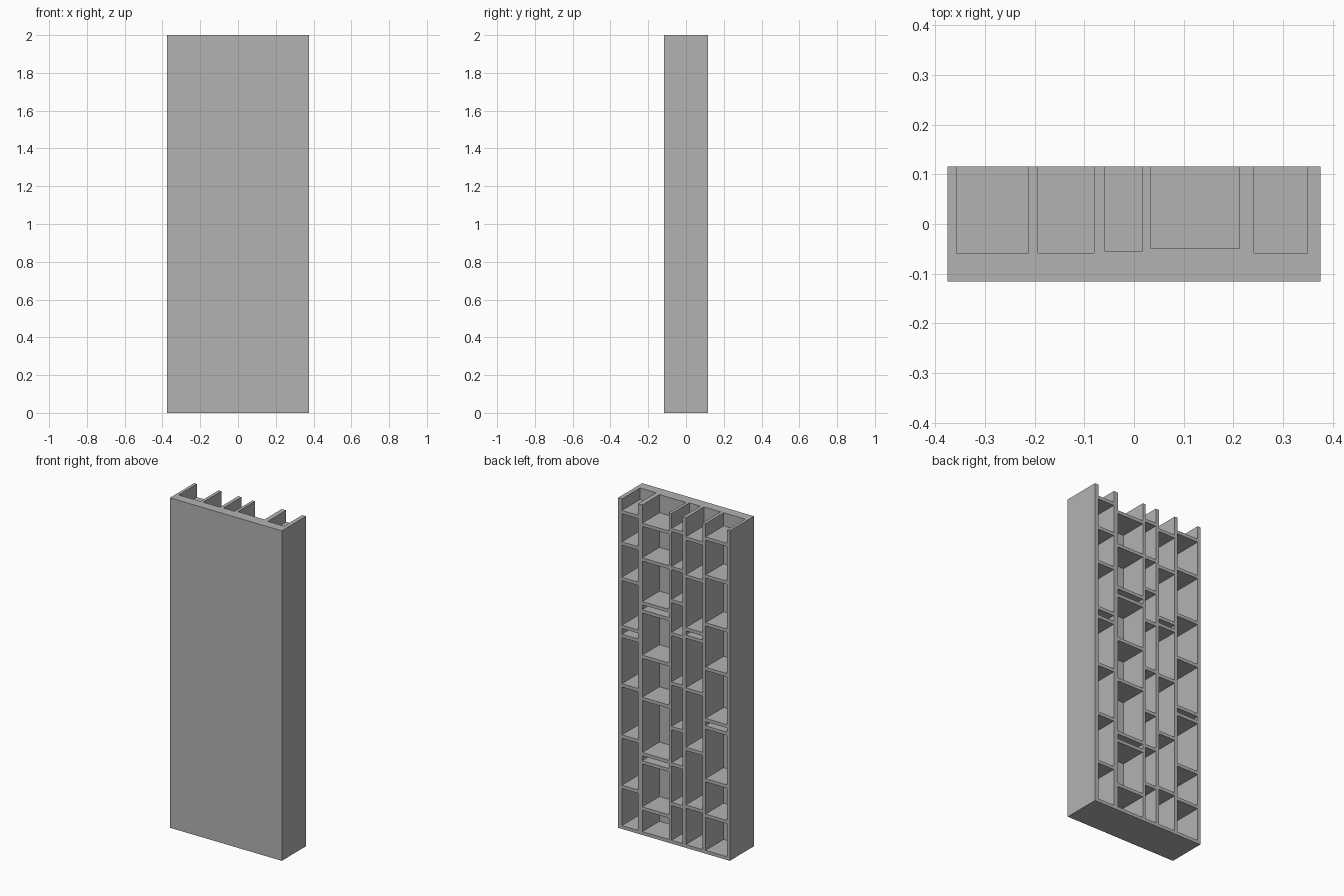
import bpy
import bmesh
from mathutils import Matrix, Vector

if "Cube" in bpy.data.objects:
    bpy.data.objects.remove(bpy.data.objects["Cube"], do_unlink=True)

HALF_W, HALF_D, HEIGHT = 0.375, 0.116, 2.0
SHELF = 0.02

grey = bpy.data.materials.new("plain_grey")
grey.use_nodes = True
grey.diffuse_color = (0.45, 0.45, 0.45, 1)
grey.node_tree.nodes["Principled BSDF"].inputs["Base Color"].default_value = grey.diffuse_color


def add_box(bm, lo, hi):
    lo, hi = Vector(lo), Vector(hi)
    size = Matrix.Diagonal((hi - lo).to_4d())
    size[3][3] = 1
    bmesh.ops.create_cube(bm, size=1, matrix=Matrix.Translation((lo + hi) / 2) @ size)


def make_object(name, bm):
    mesh = bpy.data.meshes.new(name)
    bm.to_mesh(mesh)
    bm.free()
    mesh.materials.append(grey)
    obj = bpy.data.objects.new(name, mesh)
    bpy.context.collection.objects.link(obj)
    return obj


# Solid block
bm = bmesh.new()
add_box(bm, (-HALF_W, -HALF_D, 0), (HALF_W, HALF_D, HEIGHT))
cabinet = make_object("shelf_block", bm)

# Columns of pockets: left x, right x, pocket floor y, shelf heights
columns = [
    (-0.357, -0.212, -0.058, (0.23, 0.445, 0.765, 0.81, 1.12, 1.39, 1.68, 1.91)),
    (-0.193, -0.080, -0.058, (0.25, 0.60, 0.96, 1.28, 1.325, 1.645, 1.875)),
    (-0.058, 0.016, -0.055, (0.24, 0.48, 0.70, 0.97, 1.27, 1.47, 1.67, 1.90)),
    (0.034, 0.212, -0.049, (0.16, 0.44, 0.49, 0.825, 1.08, 1.355, 1.405, 1.67, 1.88)),
    (0.241, 0.349, -0.058, (0.255, 0.56, 0.87, 1.17, 1.225, 1.515, 1.73, 1.92)),
]

# Pockets open to the back, the uppermost also open at the top
bm = bmesh.new()
for left, right, floor_y, shelves in columns:
    bottoms = [SHELF] + [z + SHELF / 2 for z in shelves]
    tops = [z - SHELF / 2 for z in shelves] + [HEIGHT + 0.1]
    for bottom, top in zip(bottoms, tops):
        add_box(bm, (left, floor_y, bottom), (right, HALF_D + 0.1, top))
cutter = make_object("pocket_cutter", bm)
cutter.hide_render = True

# Cut the pockets and drop the cutter
cut = cabinet.modifiers.new("pockets", "BOOLEAN")
cut.operation = "DIFFERENCE"
cut.solver = "EXACT"
cut.object = cutter
bpy.context.view_layer.objects.active = cabinet
bpy.ops.object.modifier_apply(modifier=cut.name)
bpy.data.objects.remove(cutter, do_unlink=True)
